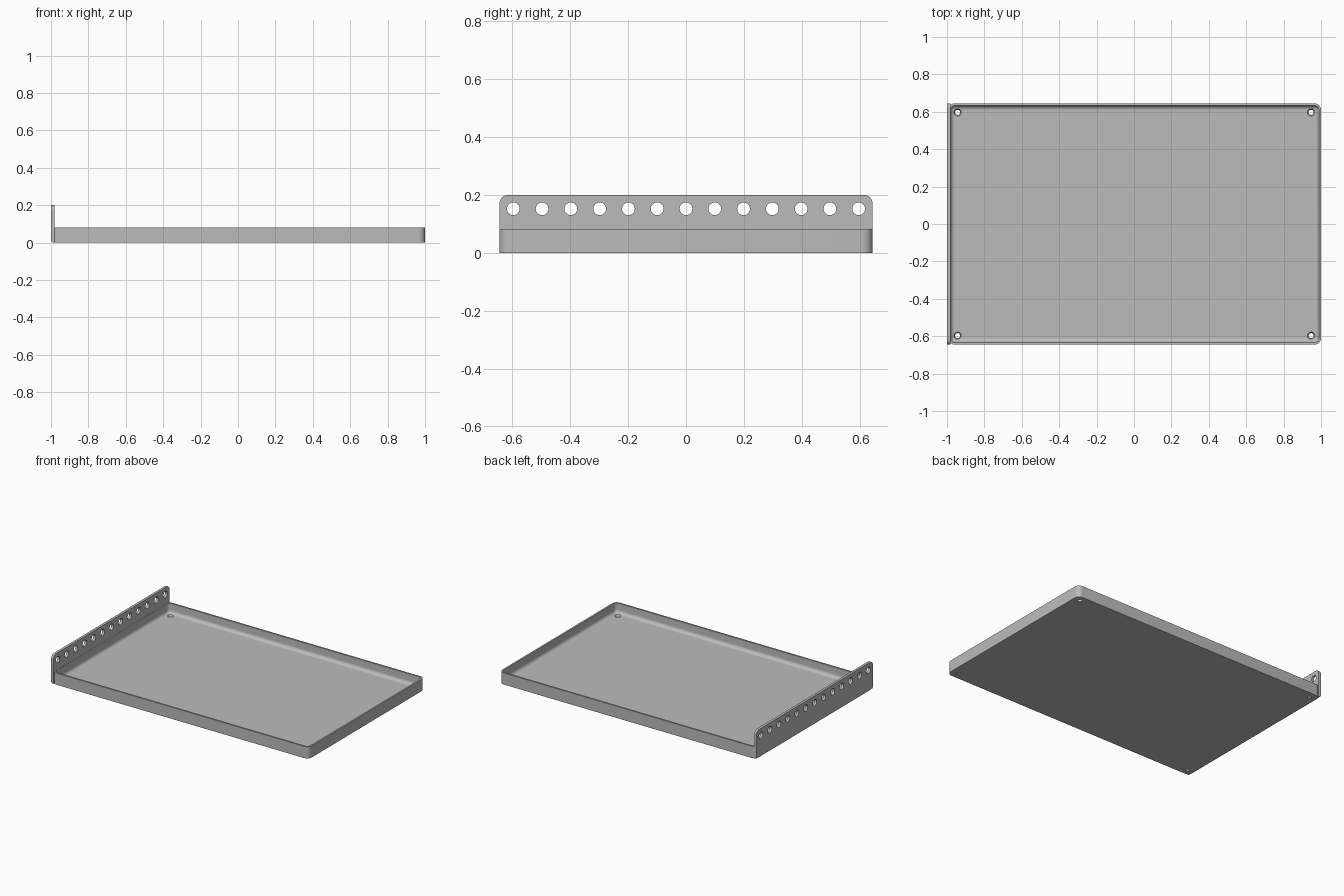
import bpy, bmesh
from math import pi, sin, cos, radians

if "Cube" in bpy.data.objects:
    bpy.data.objects.remove(bpy.data.objects["Cube"])

steel = bpy.data.materials.new("grey steel")
steel.use_nodes = True
GREY = (0.5, 0.5, 0.5, 1)
steel.diffuse_color = GREY
steel.node_tree.nodes["Principled BSDF"].inputs["Base Color"].default_value = GREY

HALF_Y = 0.645
PLATE = 0.018            # upright plate thickness
WALL = 0.012             # tray wall and floor thickness
RIM = 0.082              # tray height
LEFT = -1 + PLATE + 0.001 - WALL
CORNER = 0.035
FILLET = 0.024


def make_object(name, bm):
    bmesh.ops.recalc_face_normals(bm, faces=bm.faces)
    mesh = bpy.data.meshes.new(name)
    bm.to_mesh(mesh)
    bm.free()
    mesh.materials.append(steel)
    obj = bpy.data.objects.new(name, mesh)
    bpy.context.collection.objects.link(obj)
    return obj


def activate(obj):
    bpy.ops.object.select_all(action="DESELECT")
    obj.select_set(True)
    bpy.context.view_layer.objects.active = obj


def drill(obj, places, r1, r2, depth, axis):
    """Cut round holes, then shade the part."""
    activate(obj)
    cutters = []
    for place in places:
        rot = (0, pi / 2, 0) if axis == "X" else (0, 0, 0)
        bpy.ops.mesh.primitive_cone_add(vertices=32, radius1=r1, radius2=r2, depth=depth,
                                        location=place, rotation=rot)
        cutters.append(bpy.context.object)
    activate(cutters[0])
    for c in cutters:
        c.select_set(True)
    bpy.ops.object.join()
    cutter = bpy.context.object
    cutter.hide_render = True
    activate(obj)
    mod = obj.modifiers.new("holes", "BOOLEAN")
    mod.operation, mod.object, mod.solver = "DIFFERENCE", cutter, "EXACT"
    bpy.ops.object.modifier_apply(modifier=mod.name)
    bpy.data.objects.remove(cutter)
    activate(obj)
    bpy.ops.object.shade_smooth_by_angle(angle=radians(30))


def ring(bm, inset, z, steps=8):
    """Rounded rectangle loop, inset from the tray outline."""
    r = max(CORNER - inset, 0.004)
    x0, x1, y1 = LEFT + inset + r, 1 - inset - r, HALF_Y - inset - r
    verts = []
    for k, (cx, cy) in enumerate([(x1, y1), (x0, y1), (x0, -y1), (x1, -y1)]):
        for i in range(steps + 1):
            a = (k + i / steps) * pi / 2
            verts.append(bm.verts.new((cx + r * cos(a), cy + r * sin(a), z)))
    return verts


# Tray: outer wall, rim, inner wall and filleted floor
bm = bmesh.new()
section = [(0, 0), (0, RIM), (WALL, RIM)]
for i in range(9):
    a = i / 8 * pi / 2
    section.append((WALL + FILLET * (1 - cos(a)), WALL + FILLET * (1 - sin(a))))
rings = [ring(bm, *p) for p in section]
for low, high in zip(rings, rings[1:]):
    for i in range(len(low)):
        j = (i + 1) % len(low)
        bm.faces.new((low[i], low[j], high[j], high[i]))
bm.faces.new(rings[0])
bm.faces.new(rings[-1])
tray = make_object("tray", bm)
corners = [(x, y, WALL / 2) for x in (-0.943, 0.947) for y in (-0.597, 0.597)]
drill(tray, corners, 0.013, 0.020, WALL + 0.002, "Z")

# Upright plate: side profile with a bent lower edge, swept along y
bm = bmesh.new()
BEND = 0.016
profile = [(-1, 0.2), (-1 + PLATE, 0.2), (-1 + PLATE, 0)]
for i in range(9):
    a = i / 8 * pi / 2
    profile.append((-1 + BEND * (1 - sin(a)), BEND * (1 - cos(a))))
face = bm.faces.new([bm.verts.new((x, -HALF_Y, z)) for x, z in profile])
swept = bmesh.ops.extrude_face_region(bm, geom=[face])
bmesh.ops.translate(bm, vec=(0, 2 * HALF_Y, 0),
                    verts=[v for v in swept["geom"] if isinstance(v, bmesh.types.BMVert)])
# the extrusion may keep or drop its starting face
if not any(all(v.co.y < 0 for v in f.verts) for f in bm.faces):
    bm.faces.new([v for v in bm.verts if v.co.y < 0])
top_ends = [e for e in bm.edges if all(v.co.z > 0.19 for v in e.verts)
            and abs(e.verts[0].co.y - e.verts[1].co.y) < 0.01]
bmesh.ops.bevel(bm, geom=top_ends, offset=0.03, segments=8, profile=0.5, affect="EDGES")
plate = make_object("upright_plate", bm)
holes = [(-1 + PLATE / 2, (i - 6) * 0.0995, 0.152) for i in range(13)]
drill(plate, holes, 0.022, 0.022, 0.06, "X")
